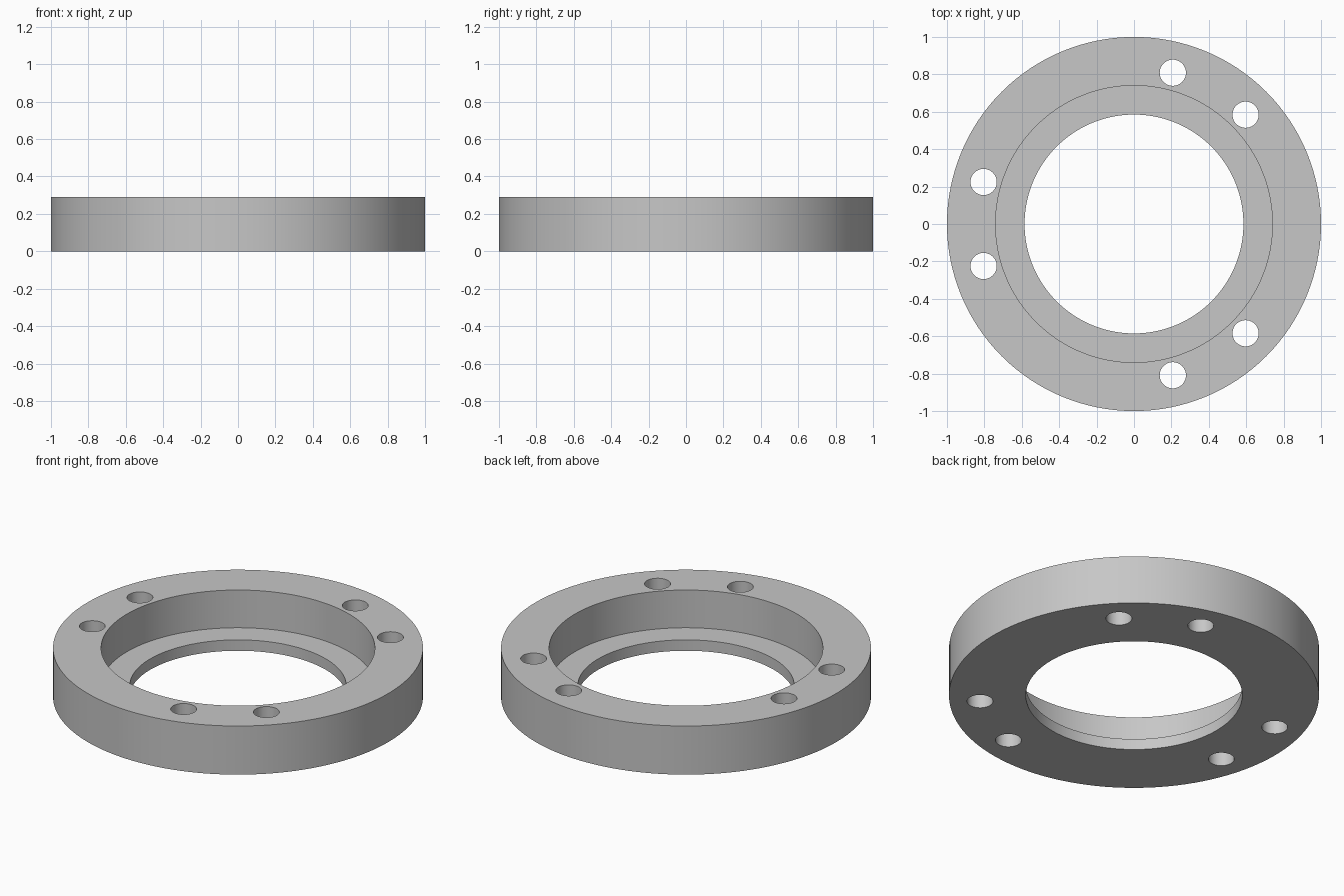
import bpy, math

if "Cube" in bpy.data.objects:
    bpy.data.objects.remove(bpy.data.objects["Cube"])

SEG = 128
HEIGHT, LEDGE = 0.29, 0.065
OUTER, BORE, RECESS = 1.0, 0.585, 0.74
BOLT_CIRCLE, HOLE_R, HALF_SPREAD = 0.835, 0.07, 15.6

grey = bpy.data.materials.new("light_grey")
grey.diffuse_color = (0.57, 0.57, 0.57, 1)
grey.use_nodes = True
grey.node_tree.nodes["Principled BSDF"].inputs["Base Color"].default_value = grey.diffuse_color

# Flange ring: stepped profile (radius, height) swept around z
profile = [(OUTER, 0), (OUTER, HEIGHT), (RECESS, HEIGHT),
           (RECESS, LEDGE), (BORE, LEDGE), (BORE, 0)]
n = len(profile)
verts = [(r * math.cos(a), r * math.sin(a), z)
         for a in (2 * math.pi * i / SEG for i in range(SEG)) for r, z in profile]
faces = []
for i in range(SEG):
    j = (i + 1) % SEG
    for k in range(n):
        m = (k + 1) % n
        faces.append((i * n + k, j * n + k, j * n + m, i * n + m))
mesh = bpy.data.meshes.new("flange_ring")
mesh.from_pydata(verts, [], faces)
mesh.materials.append(grey)
ring = bpy.data.objects.new("flange_ring", mesh)
bpy.context.collection.objects.link(ring)

# Bolt holes: three pairs, 120 degrees apart
cutters = []
for centre in (60, 180, 300):
    for side in (-1, 1):
        a = math.radians(centre + side * HALF_SPREAD)
        bpy.ops.mesh.primitive_cylinder_add(
            vertices=48, radius=HOLE_R, depth=1,
            location=(BOLT_CIRCLE * math.cos(a), BOLT_CIRCLE * math.sin(a), HEIGHT / 2))
        cutter = bpy.context.object
        cutter.name = "hole_cutter"
        cutter.hide_render = True
        cutter.data.materials.append(grey)
        cutters.append(cutter)
        mod = ring.modifiers.new("bolt_hole", 'BOOLEAN')
        mod.operation, mod.solver, mod.object = 'DIFFERENCE', 'EXACT', cutter

# Apply the cuts and drop the cutters
bpy.ops.object.select_all(action='DESELECT')
ring.select_set(True)
bpy.context.view_layer.objects.active = ring
for mod in list(ring.modifiers):
    bpy.ops.object.modifier_apply(modifier=mod.name)
for cutter in cutters:
    bpy.data.objects.remove(cutter)

# Smooth round walls with crisp rims
bpy.ops.object.shade_smooth_by_angle(angle=math.radians(30))
